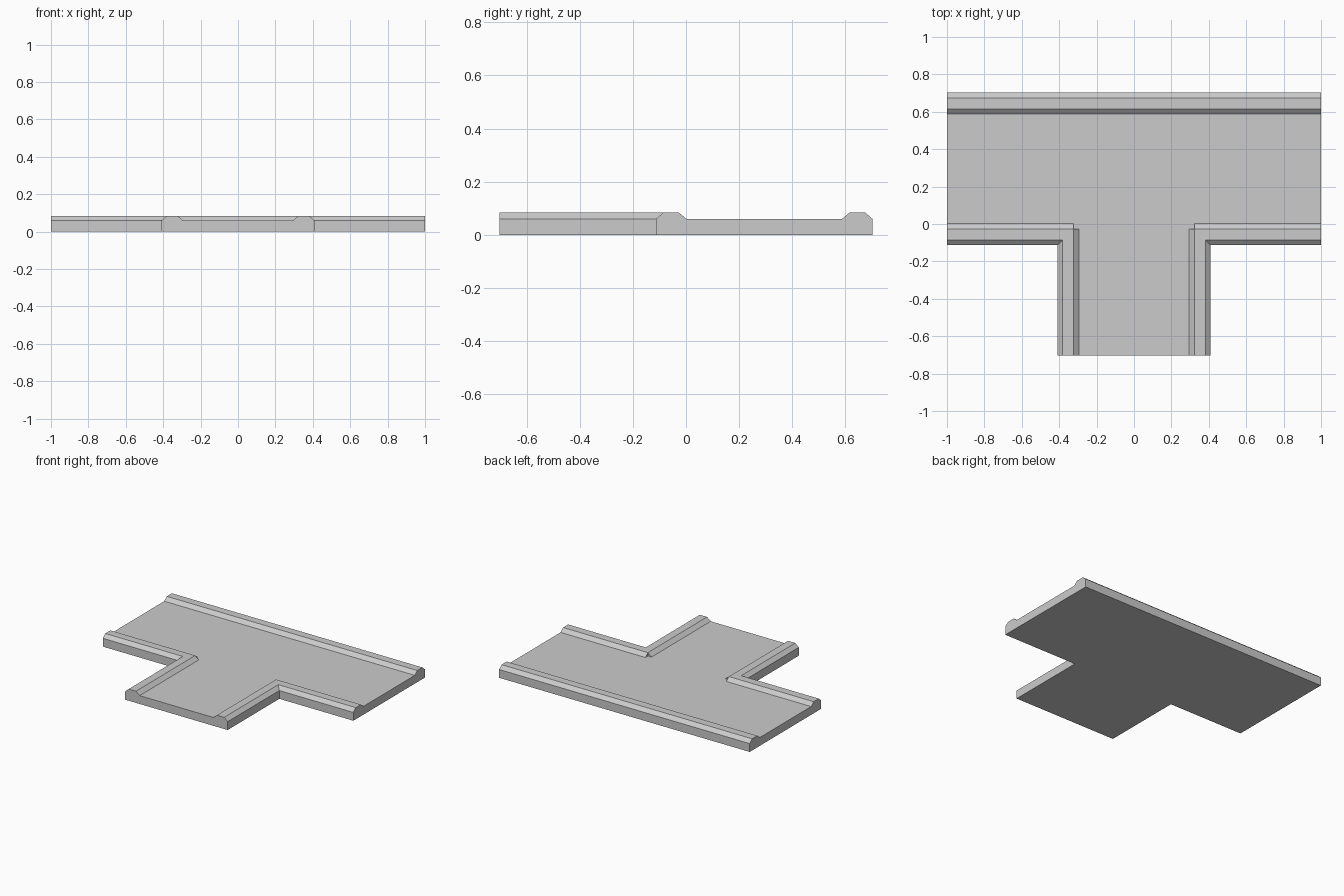
import bpy, bmesh

if "Cube" in bpy.data.objects:
    bpy.data.objects.remove(bpy.data.objects["Cube"])

FLOOR, TOP = 0.06, 0.084          # road surface and kerb crest heights
BACK, FRONT = 0.702, -0.702       # y limits
ARM, STEM = -0.113, 0.409         # outer edges of the front arm and of the stem
# kerb section: (distance in from outer edge, height)
KERB = [(0, 0), (0, FLOOR), (0.028, TOP), (0.086, TOP), (0.115, FLOOR)]
W, C = KERB[-1][0], KERB[-2][0]

bm = bmesh.new()


def face(*pts):
    bm.faces.new([bm.verts.new(p) for p in pts])


def flat(z, pts):
    face(*[(x, y, z) for x, y in pts])


# Right half only, the mirror modifier makes the left half
for (d0, z0), (d1, z1) in zip(KERB, KERB[1:]):
    # back kerb and back wall
    face((0, BACK - d0, z0), (1, BACK - d0, z0), (1, BACK - d1, z1), (0, BACK - d1, z1))
    # front kerb turns the corner into the stem; the inner slopes stop at the crest
    c = min(d1, C)
    face((1, ARM + d0, z0), (STEM - d0, ARM + d0, z0), (STEM - c, ARM + d1, z1), (1, ARM + d1, z1))
    face((STEM - d0, ARM + d0, z0), (STEM - d0, FRONT, z0), (STEM - d1, FRONT, z1), (STEM - d1, ARM + c, z1))

# small upright ends of the inner slopes
k = (STEM - C, ARM + C)
face((*k, TOP), (*k, FLOOR), (k[0], ARM + W, FLOOR))
face((*k, TOP), (*k, FLOOR), (STEM - W, k[1], FLOOR))

# road surface
flat(FLOOR, [(0, BACK - W), (0, FRONT), (STEM - W, FRONT), (STEM - W, k[1]), k,
             (k[0], ARM + W), (1, ARM + W), (1, BACK - W)])

# underside
flat(0, [(0, BACK), (1, BACK), (1, ARM), (STEM, ARM), (STEM, FRONT), (0, FRONT)])

# cut ends of the arm and the stem
face(*[(1, ARM + d, z) for d, z in KERB], *[(1, BACK - d, z) for d, z in reversed(KERB)])
face(*[(STEM - d, FRONT, z) for d, z in KERB], (0, FRONT, FLOOR), (0, FRONT, 0))

bmesh.ops.remove_doubles(bm, verts=bm.verts, dist=0.0005)
# temporary centre cap lets the normals be worked out on a closed solid
cap = bmesh.ops.holes_fill(bm, edges=[e for e in bm.edges if e.is_boundary])["faces"]
bmesh.ops.recalc_face_normals(bm, faces=bm.faces)
bmesh.ops.delete(bm, geom=cap, context='FACES_ONLY')

mesh = bpy.data.meshes.new("road_junction")
bm.to_mesh(mesh)
bm.free()
road = bpy.data.objects.new("road_junction", mesh)
bpy.context.collection.objects.link(road)
mirror = road.modifiers.new("left_half", 'MIRROR')
mirror.use_clip = True
